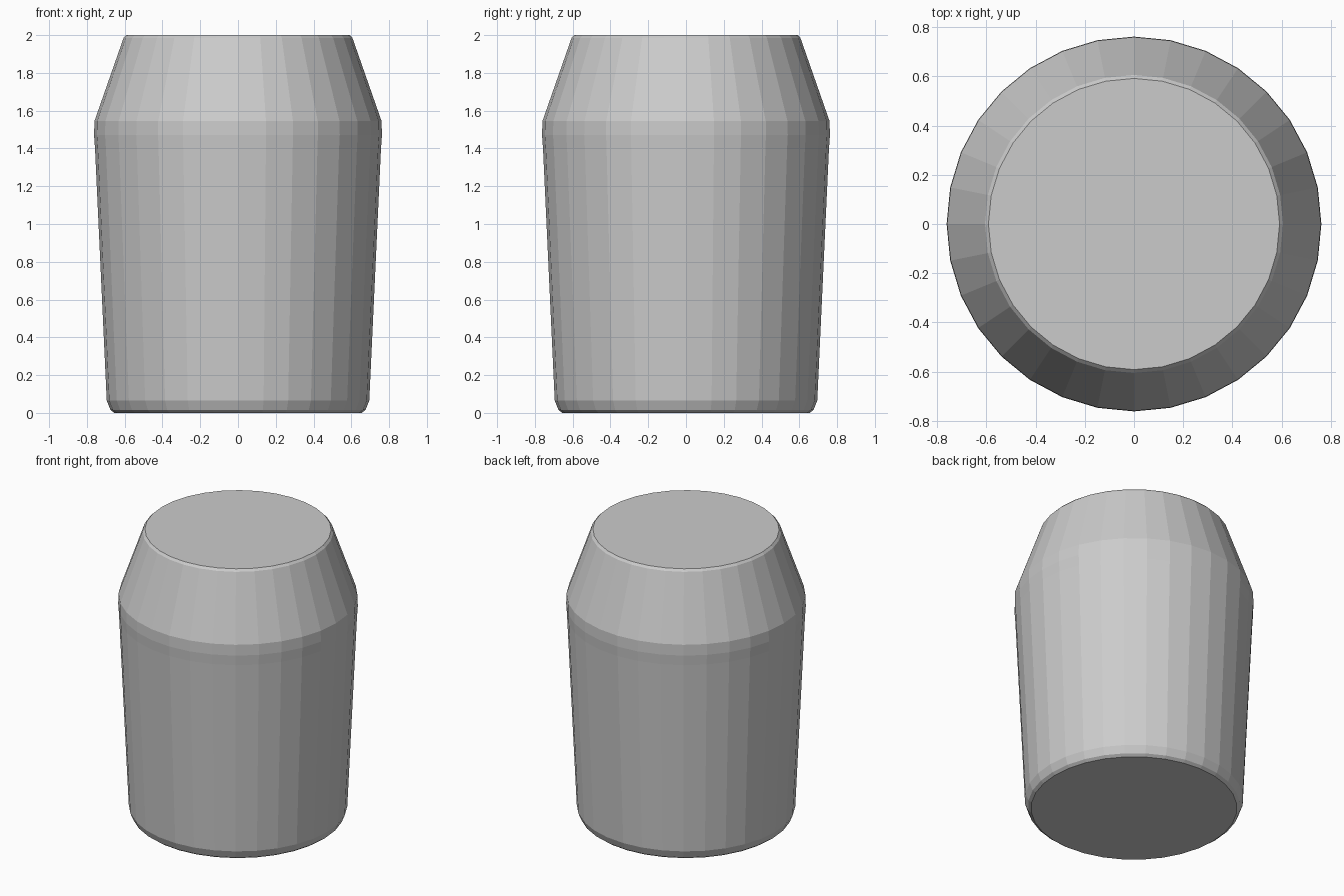
import bpy, bmesh, math

if "Cube" in bpy.data.objects:
    bpy.data.objects.remove(bpy.data.objects["Cube"])

SIDES = 32

# Half profile (radius, height), bottom to top
profile = [(0.655, 0.0), (0.675, 0.015), (0.695, 0.065), (0.757, 1.40),
           (0.762, 1.47), (0.76, 1.545), (0.606, 1.985), (0.592, 2.0)]

# Lathe the tapered body with flat caps
bm = bmesh.new()
rings = []
for r, z in profile:
    rings.append([bm.verts.new((r * math.cos(2 * math.pi * i / SIDES),
                                r * math.sin(2 * math.pi * i / SIDES), z))
                  for i in range(SIDES)])
for lower, upper in zip(rings, rings[1:]):
    for i in range(SIDES):
        j = (i + 1) % SIDES
        bm.faces.new((lower[i], lower[j], upper[j], upper[i]))
bm.faces.new(rings[0][::-1])
bm.faces.new(rings[-1])
bmesh.ops.recalc_face_normals(bm, faces=bm.faces)

mesh = bpy.data.meshes.new("tapered_body")
bm.to_mesh(mesh)
bm.free()
body = bpy.data.objects.new("tapered_body", mesh)
bpy.context.collection.objects.link(body)
